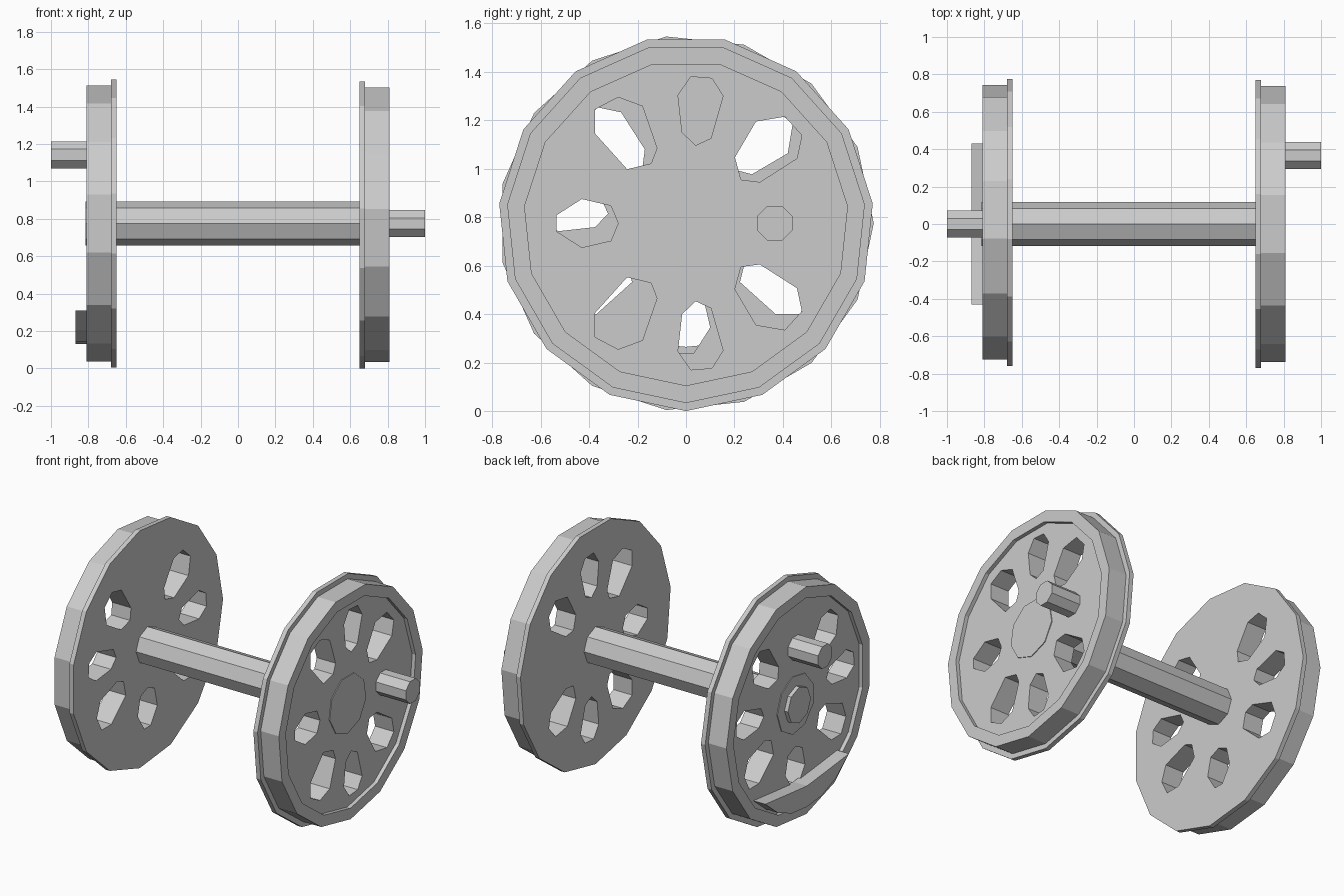
import bpy, bmesh
from math import sin, cos, pi

if "Cube" in bpy.data.objects:
    bpy.data.objects.remove(bpy.data.objects["Cube"])

C = 0.775  # axle height


def right(x, y, z):
    return (x, y, z + C)


def left(x, y, z):
    # mirrored wheel, quartered by 90 degrees
    return (-x, -z, y + C)


def finish(bm, name, place):
    for v in bm.verts:
        v.co = place(*v.co)
    bmesh.ops.recalc_face_normals(bm, faces=bm.faces[:])
    me = bpy.data.meshes.new(name)
    bm.to_mesh(me)
    bm.free()
    ob = bpy.data.objects.new(name, me)
    bpy.context.collection.objects.link(ob)
    return ob


def ngon(n, r, cy=0, cz=0, start=-pi / 2):
    return [(cy + r * cos(start + 2 * pi * i / n), cz + r * sin(start + 2 * pi * i / n))
            for i in range(n)]


def prism(name, loops, x0, x1, place):
    """Extrude a (y, z) outline, with optional hole outlines, from x0 to x1."""
    bm = bmesh.new()
    edges = []
    for loop in loops:
        vs = [bm.verts.new((x0, y, z)) for y, z in loop]
        edges += [bm.edges.new((vs[i - 1], vs[i])) for i in range(len(vs))]
    if len(loops) == 1:
        bm.faces.new(vs)
    else:
        bmesh.ops.triangle_fill(bm, edges=edges, use_beauty=True, normal=(1, 0, 0))
    ext = bmesh.ops.extrude_face_region(bm, geom=bm.faces[:], use_keep_orig=True)
    for g in ext["geom"]:
        if isinstance(g, bmesh.types.BMVert):
            g.co.x = x1
    return finish(bm, name, place)


def lathe(name, profile, n, place):
    bm = bmesh.new()
    rings = [[bm.verts.new((x, y, z)) for y, z in ngon(n, r)] for r, x in profile]
    for a, b in zip(rings, rings[1:]):
        for i in range(n):
            bm.faces.new((a[i - 1], a[i], b[i], b[i - 1]))
    return finish(bm, name, place)


# lightening holes: upper half, mirrored below; one more opposite the crank pin
upper = [
    [(.02, .605), (.107, .598), (.153, .525), (.103, .351), (.04, .322), (-.016, .375), (-.033, .528)],
    [(.227, .18), (.305, .17), (.458, .268), (.478, .363), (.408, .44), (.289, .42), (.202, .272)],
    [(-.375, .47), (-.28, .52), (-.18, .483), (-.12, .31), (-.144, .247), (-.243, .223), (-.375, .37)],
]
holes = upper + [[(y, -z) for y, z in h] for h in upper]
holes.append([(-.28, 0), (-.31, .072), (-.43, .1), (-.535, .033),
              (-.535, -.033), (-.43, -.1), (-.31, -.072)])

WEB = 0.785  # outer face of the recessed web
for side, place in (("right", right), ("left", left)):
    # flanged tyre
    lathe(side + "_tyre", [(.67, .65), (.775, .65), (.775, .68), (.742, .68),
                           (.742, .81), (.67, .81), (.67, WEB)], 15, place)
    # pierced web and hub
    prism(side + "_wheel_web", [ngon(15, .67)] + holes, .65, WEB, place)
    prism(side + "_hub", [ngon(9, .19)], .75, WEB + .005, place)
    # crank pin
    prism(side + "_crank_pin", [ngon(8, .078, .367, 0, pi / 8)], .77, 1.0, place)

# axle, its end standing proud of the left hub
prism("axle", [ngon(8, .118)], -.815, .78, right)

# crescent counterweight on the left wheel
outer = [(.43, -.465), (.3, -.57), (.155, -.63), (0, -.645)]
inner = [(-.2, -.49), (0, -.51), (.2, -.49)]
crescent = outer + [(-y, z) for y, z in outer[-2::-1]] + inner
prism("counterweight", [crescent], -.87, -.77, right)
